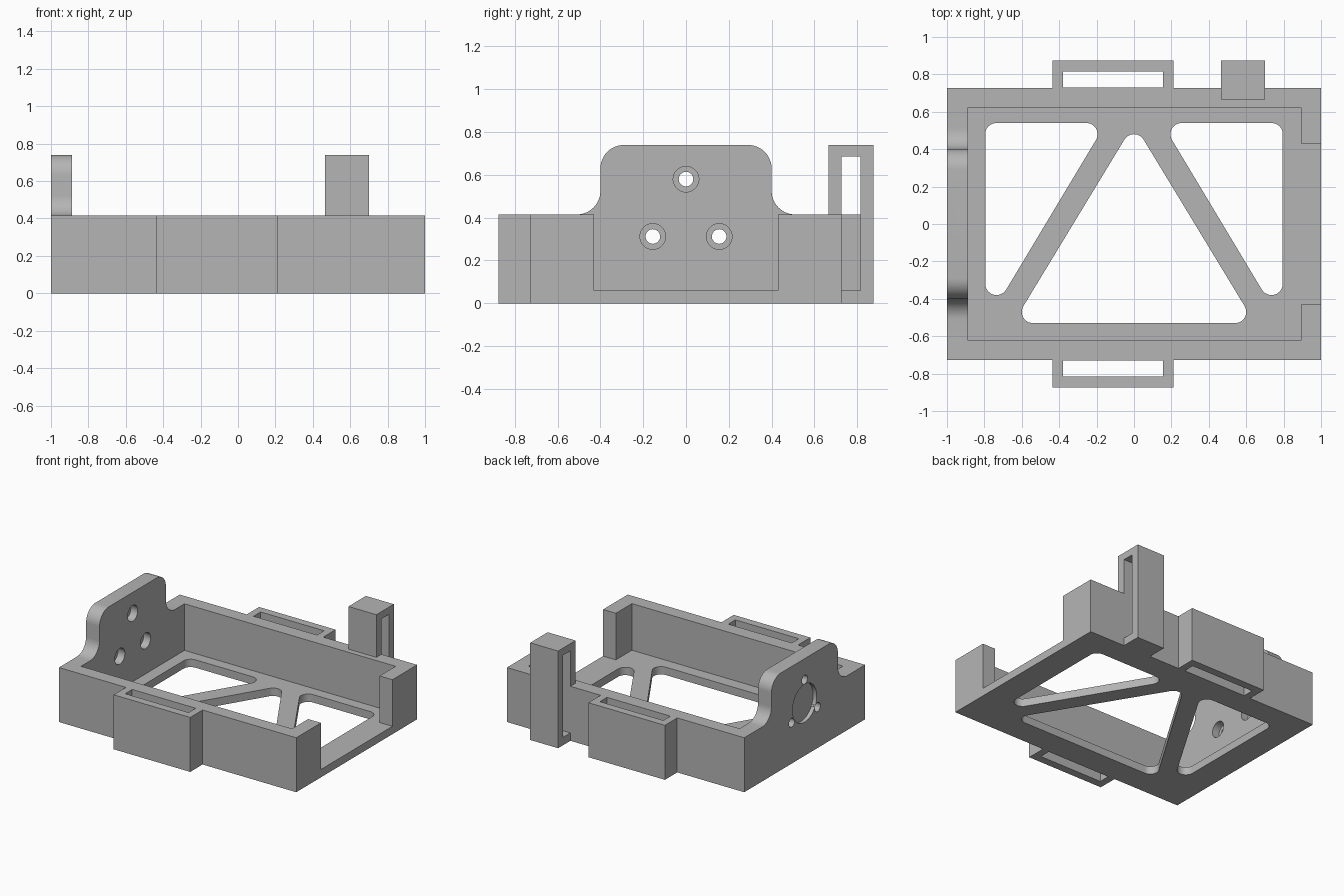
import bpy
import bmesh
from math import atan2, cos, sin, pi, radians
from mathutils import Vector

cube = bpy.data.objects.get("Cube")
if cube:
    bpy.data.objects.remove(cube, do_unlink=True)

grey = bpy.data.materials.new("plain_grey")
grey.use_nodes = True
GREY = (0.46, 0.46, 0.46, 1)
grey.diffuse_color = GREY
grey.node_tree.nodes["Principled BSDF"].inputs["Base Color"].default_value = GREY

WALL_TOP, FLOOR_TOP, TOP = 0.415, 0.06, 0.74
OUT_Y, IN_Y, IN_X = 0.727, 0.623, 0.887


def arc(cx, cy, r, a0, a1, n=12):
    return [(cx + r * cos(a0 + (a1 - a0) * i / n), cy + r * sin(a0 + (a1 - a0) * i / n))
            for i in range(n + 1)]


def circle(cx, cy, r, n=40):
    return arc(cx, cy, r, 0, 2 * pi, n)[:-1]


def rect(x0, y0, x1, y1):
    return [(x0, y0), (x1, y0), (x1, y1), (x0, y1)]


def rounded(centres, r):
    """Outline around counter-clockwise corner centres, grown by r."""
    pts = []
    for i, c in enumerate(centres):
        p, n = centres[i - 1], centres[(i + 1) % len(centres)]
        a0 = atan2(c[1] - p[1], c[0] - p[0]) - pi / 2
        a1 = atan2(n[1] - c[1], n[0] - c[0]) - pi / 2
        pts += arc(*c, r, a0, a0 + (a1 - a0) % (2 * pi))
    return pts


def prism(name, pts, axis, lo, hi):
    """Extrude an outline along x (outline in y, z) or z (outline in x, y)."""
    bm = bmesh.new()
    along = Vector((1, 0, 0)) if axis == "x" else Vector((0, 0, 1))
    place = (lambda p: (lo, p[0], p[1])) if axis == "x" else (lambda p: (p[0], p[1], lo))
    face = bm.faces.new([bm.verts.new(place(p)) for p in pts])
    ext = bmesh.ops.extrude_face_region(bm, geom=[face])
    moved = [v for v in ext["geom"] if isinstance(v, bmesh.types.BMVert)]
    bmesh.ops.translate(bm, verts=moved, vec=along * (hi - lo))
    bmesh.ops.recalc_face_normals(bm, faces=bm.faces)
    mesh = bpy.data.meshes.new(name)
    bm.to_mesh(mesh)
    bm.free()
    obj = bpy.data.objects.new(name, mesh)
    bpy.context.collection.objects.link(obj)
    mesh.materials.append(grey)
    return obj


def combine(target, tool, operation):
    mod = target.modifiers.new(tool.name, "BOOLEAN")
    mod.operation, mod.solver, mod.object = operation, "EXACT", tool
    bpy.context.view_layer.objects.active = target
    bpy.ops.object.modifier_apply(modifier=mod.name)
    bpy.data.objects.remove(tool, do_unlink=True)


tray = prism("mounting_tray", rect(-1, -OUT_Y, 1, OUT_Y), "z", 0, WALL_TOP)


def add(*args):
    combine(tray, prism(*args), "UNION")


def cut(*args):
    combine(tray, prism(*args), "DIFFERENCE")


# Tall end plate with rounded shoulders and flared foot
half = [(0.6, 0.2), (0.6, WALL_TOP)]
half += arc(0.51, 0.525, 0.11, 1.5 * pi, pi)
half += arc(0.29, TOP - 0.11, 0.11, 0, pi / 2)
add("end_plate", half + [(-y, z) for y, z in reversed(half)], "x", -1, -IN_X)

# Inner pocket and the opening in the far wall
cut("pocket", rect(-IN_X, -IN_Y, IN_X + 0.005, IN_Y), "z", FLOOR_TOP, 1)
cut("end_opening", rect(0.8, -0.43, 1.2, 0.43), "z", FLOOR_TOP, 1)

# Strap loops on the front and back walls
for side in (-1, 1):
    y = sorted((side * 0.68, side * 0.875))
    add("strap_loop", rect(-0.435, y[0], 0.21, y[1]), "z", 0, WALL_TOP)
    y = sorted((side * 0.73, side * 0.815))
    cut("strap_slot", rect(-0.38, y[0], 0.155, y[1]), "z", -0.1, 1)

# Slotted tower on the back wall
tower = [(0.70, 0), (0.875, 0), (0.875, TOP), (0.665, TOP), (0.665, 0.3), (OUT_Y, 0.3),
         (OUT_Y, 0.685), (0.815, 0.685), (0.815, FLOOR_TOP), (0.70, FLOOR_TOP)]
add("slotted_tower", tower, "x", 0.465, 0.70)

# Floor windows leaving two diagonal struts
side_window = [(-0.735, 0.48), (-0.735, -0.32), (-0.255, 0.48)]
cut("left_window", rounded(side_window, 0.06), "z", -0.1, 0.2)
cut("right_window", rounded([(-x, y) for x, y in reversed(side_window)], 0.06), "z", -0.1, 0.2)
cut("middle_window", rounded([(0, 0.42), (-0.54, -0.47), (0.54, -0.47)], 0.06), "z", -0.1, 0.2)

# Round outer recess and three countersunk screw holes
cut("round_recess", circle(0, 0.4, 0.145), "x", -1.1, -0.97)
for y, z in ((0, 0.58), (-0.155, 0.312), (0.155, 0.312)):
    cut("screw_hole", circle(y, z, 0.034), "x", -1.1, -0.8)
    cut("screw_head_bore", circle(y, z, 0.06), "x", -0.945, -0.8)

# Smooth curved faces, crisp edges
bpy.ops.object.select_all(action="DESELECT")
tray.select_set(True)
bpy.context.view_layer.objects.active = tray
bpy.ops.object.shade_smooth_by_angle(angle=radians(30))
